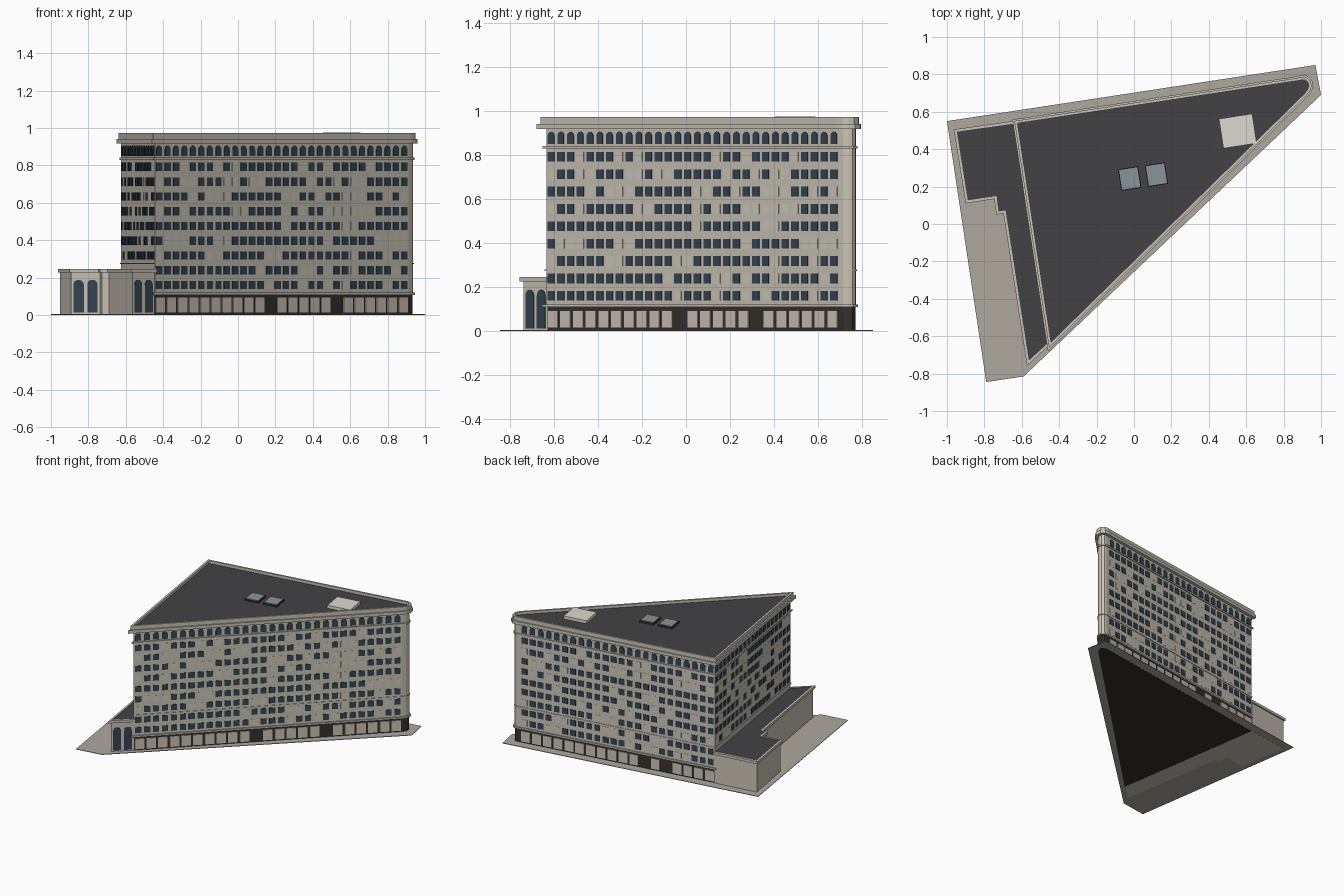
import bpy, bmesh, math, random
from mathutils import Vector

if "Cube" in bpy.data.objects:
    bpy.data.objects.remove(bpy.data.objects["Cube"])

random.seed(7)


def mat(name, r, g, b):
    m = bpy.data.materials.new(name)
    m.diffuse_color = (r, g, b, 1)
    m.use_nodes = True
    m.node_tree.nodes["Principled BSDF"].inputs["Base Color"].default_value = m.diffuse_color
    return m


STONE = mat("stone", 0.60, 0.56, 0.47)
TRIM = mat("trim", 0.58, 0.55, 0.47)
BLIND = mat("blind", 0.64, 0.59, 0.50)
GLASS = mat("glass", 0.035, 0.06, 0.09)
DARK = mat("dark_base", 0.035, 0.03, 0.026)
SHOP = mat("shop_panel", 0.62, 0.55, 0.47)
ROOF = mat("roofing", 0.055, 0.053, 0.06)
PAVE = mat("paving", 0.42, 0.39, 0.34)
SKY = mat("skylight_glass", 0.25, 0.30, 0.32)
WHITE = mat("penthouse_paint", 0.72, 0.69, 0.61)


def finish(name, bm, material):
    bmesh.ops.recalc_face_normals(bm, faces=bm.faces)
    me = bpy.data.meshes.new(name)
    bm.to_mesh(me)
    bm.free()
    me.materials.append(material)
    ob = bpy.data.objects.new(name, me)
    bpy.context.collection.objects.link(ob)
    return ob


def extrude_loop(bm, a, b):
    """Closed solid between two matching loops of points."""
    va, vb = [bm.verts.new(p) for p in a], [bm.verts.new(p) for p in b]
    bm.faces.new(va[::-1])
    bm.faces.new(vb)
    for i in range(len(va)):
        j = (i + 1) % len(va)
        bm.faces.new((va[i], va[j], vb[j], vb[i]))


def prism(name, poly, z0, z1, material):
    bm = bmesh.new()
    extrude_loop(bm, [(x, y, z0) for x, y in poly], [(x, y, z1) for x, y in poly])
    return finish(name, bm, material)


def offset(poly, d):
    """Mitred outward offset of a counter-clockwise polygon."""
    out = []
    for i, p in enumerate(poly):
        p = Vector(p)
        e0 = (p - Vector(poly[i - 1])).normalized()
        e1 = (Vector(poly[(i + 1) % len(poly)]) - p).normalized()
        n0, n1 = Vector((e0.y, -e0.x)), Vector((e1.y, -e1.x))
        q = p + (n0 + n1) * d / (1 + n0.dot(n1))
        out.append((q.x, q.y))
    return out


def ring(name, outer, inner, z0, z1, material):
    bm = bmesh.new()
    rows = [[bm.verts.new((x, y, z)) for x, y in lp]
            for lp, z in ((outer, z0), (outer, z1), (inner, z1), (inner, z0))]
    n = len(outer)
    for k in range(4):
        a, b = rows[k], rows[(k + 1) % 4]
        for i in range(n):
            j = (i + 1) % n
            bm.faces.new((a[i], a[j], b[j], b[i]))
    return finish(name, bm, material)


def rect(w, z0, z1):
    return [(-w / 2, z0), (w / 2, z0), (w / 2, z1), (-w / 2, z1)]


def arch(w, z0, z1, n=8):
    r = w / 2
    return [(-r, z0), (r, z0)] + [(r * math.cos(math.pi * k / n), z1 - r + r * math.sin(math.pi * k / n))
                                  for k in range(n + 1)]


def panels(name, p, q, items, material, out=0.003):
    """Thin panels on the wall p->q; items are (fraction along, profile)."""
    p, q = Vector(p), Vector(q)
    d = (q - p).normalized()
    n = Vector((d.y, -d.x))
    bm = bmesh.new()
    for t, prof in items:
        c = p.lerp(q, t)
        loops = [[(*(c + d * u + n * h), z) for u, z in prof] for h in (-0.004, out)]
        extrude_loop(bm, *loops)
    return finish(name, bm, material)


# Tower footprint: wedge with a rounded tip
A, B = (-0.625, 0.54), (-0.445, -0.635)
C, D = (0.912, 0.695), (0.875, 0.768)
tip = [(0.929, 0.717), (0.936, 0.738), (0.932, 0.758), (0.918, 0.771), (0.899, 0.7725)]
tower = [A, B, C] + tip + [D]

# Pavement
prism("pavement", [(-1, 0.55), (-0.79, -0.845), (-0.59, -0.815), (1.0, 0.69), (0.97, 0.85)], 0.001, 0.005, PAVE)

# Tower body, bands, cornice, parapet and roof
prism("ground_floor", offset(tower, -0.002), 0, 0.112, DARK)
walls = prism("tower_walls", tower, 0.112, 0.93, STONE)
for nm, d, z0, z1 in (("base_band", 0.009, 0.108, 0.121), ("lower_string_course", 0.004, 0.272, 0.279),
                      ("upper_string_course", 0.008, 0.830, 0.842), ("cornice", 0.022, 0.918, 0.942)):
    prism(nm, offset(tower, d), z0, z1, TRIM)
ring("parapet", offset(tower, 0.013), offset(tower, -0.002), 0.94, 0.973, TRIM)
prism("tower_roof", offset(tower, -0.001), 0.94, 0.952, ROOF)

# Windows, arches and shopfronts on the three tower faces
for side, p, q, cols, shops, doors, first in (("street", B, C, 30, 23, (10, 16), 0),
                                              ("back", D, A, 24, 18, (11, 13), 0),
                                              ("left", A, B, 19, 0, (), 2)):
    glass, blind = [], []
    for row in range(first, 9):
        zc = 0.16 + row * 0.079
        for c in range(cols):
            item = ((c + 0.5) / cols, rect(0.044, zc - 0.022, zc + 0.022))
            (glass if random.random() < 0.72 else blind).append(item)
    panels(side + "_windows", p, q, glass, GLASS)
    panels(side + "_blinds", p, q, blind, BLIND, 0.001)
    panels(side + "_arched_windows", p, q,
           [((c + 0.5) / cols, arch(0.042, 0.85, 0.906)) for c in range(cols)], GLASS)
    if shops:
        w = (Vector(q) - Vector(p)).length / shops
        panels(side + "_shopfronts", p, q,
               [((c + 0.5) / shops, rect(w * 0.82, 0.014, 0.094)) for c in range(shops) if c not in doors], SHOP)

# Low annex along the left face
annex = [(-0.952, 0.497), (-0.892, 0.122), (-0.738, 0.145), (-0.728, 0.062), (-0.69, 0.068),
         (-0.565, -0.738), (-0.447, -0.630), (-0.625, 0.543)]
prism("annex_walls", annex, 0, 0.232, STONE)
ring("annex_cornice", offset(annex, 0.010), offset(annex, -0.004), 0.226, 0.246, TRIM)
prism("annex_roof", offset(annex, -0.002), 0.23, 0.242, ROOF)
for nm, i, w in (("annex_entry_arches", 1, 0.056), ("annex_street_arches", 5, 0.055)):
    panels(nm, annex[i], annex[i + 1], [(t, arch(w, 0.012, 0.188)) for t in (0.26, 0.74)], GLASS)


# Rooftop boxes
def roof_box(name, x, y, w, d, z0, z1, material):
    a = math.radians(8.7)
    pts = [(x + u * math.cos(a) - v * math.sin(a), y + u * math.sin(a) + v * math.cos(a))
           for u, v in ((-w / 2, -d / 2), (w / 2, -d / 2), (w / 2, d / 2), (-w / 2, d / 2))]
    return prism(name, pts, z0, z1, material)


roof_box("penthouse", 0.555, 0.497, 0.18, 0.16, 0.945, 0.975, WHITE)
for k, (x, y) in enumerate(((-0.023, 0.243), (0.12, 0.264))):
    roof_box(f"skylight_curb_{k}", x, y, 0.108, 0.116, 0.948, 0.964, DARK)
    roof_box(f"skylight_{k}", x, y, 0.098, 0.106, 0.95, 0.969, SKY)
